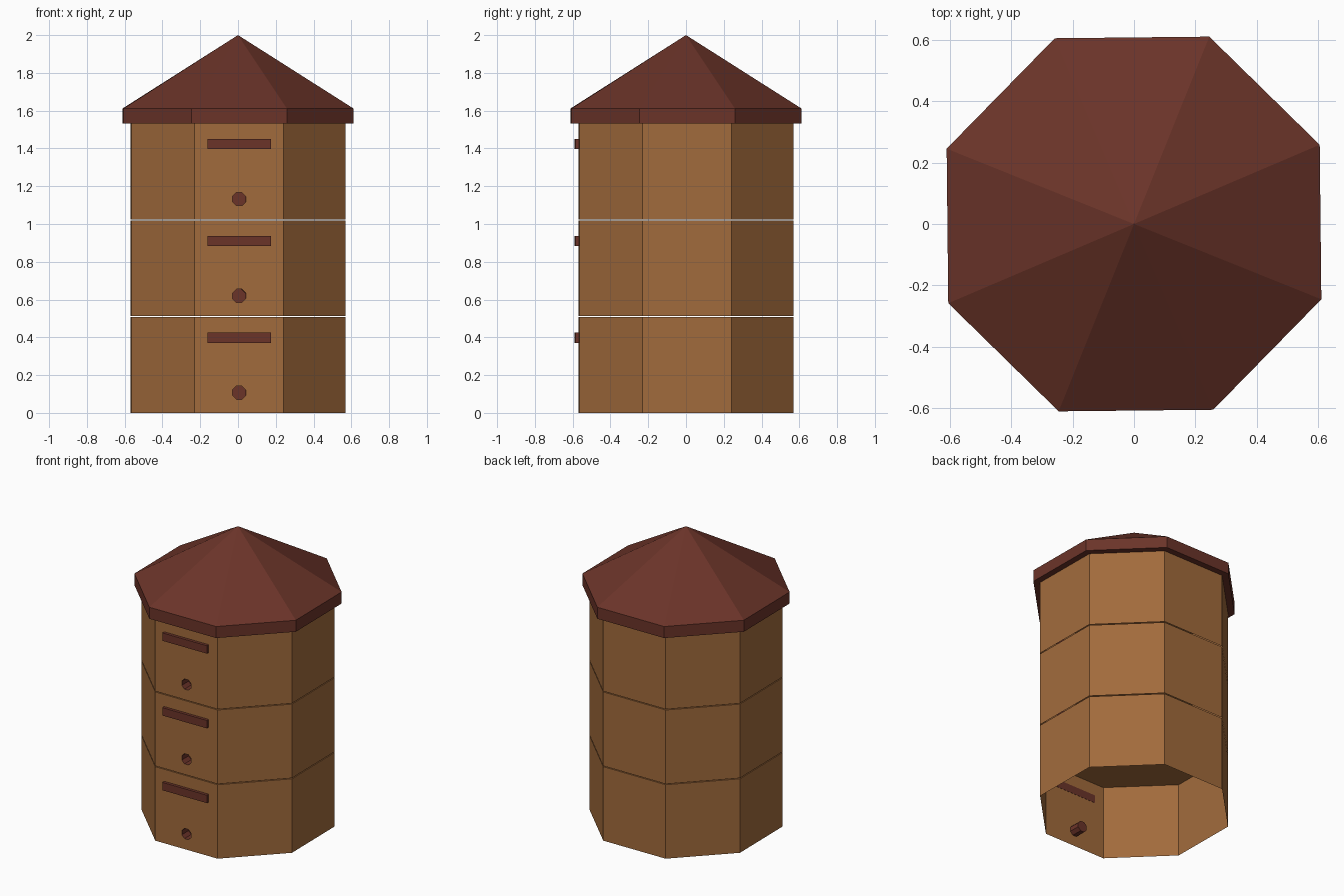
import bpy, bmesh, math
from mathutils import Vector

if "Cube" in bpy.data.objects:
    bpy.data.objects.remove(bpy.data.objects["Cube"])

TURN = math.radians(0.6)      # whole hive is turned very slightly
BODY_R, ROOF_R = 0.614, 0.658
PITCH, BOX_H = 0.5125, 0.507
WALL_Y = -BODY_R * math.cos(math.pi / 8)


def material(name, rgb):
    m = bpy.data.materials.new(name)
    m.diffuse_color = (*rgb, 1)
    m.use_nodes = True
    m.node_tree.nodes["Principled BSDF"].inputs["Base Color"].default_value = m.diffuse_color
    return m


WOOD = material("warm wood", (0.361, 0.147, 0.045))
RED = material("red brown", (0.147, 0.034, 0.022))


def finish(name, bm, mats):
    me = bpy.data.meshes.new(name)
    bm.to_mesh(me)
    bm.free()
    for m in mats:
        me.materials.append(m)
    ob = bpy.data.objects.new(name, me)
    ob.rotation_euler.z = TURN
    bpy.context.collection.objects.link(ob)


def ring(bm, r, z):
    return [bm.verts.new((r * math.cos(a), r * math.sin(a), z))
            for a in (math.pi / 8 + i * math.pi / 4 for i in range(8))]


def hole_ring(bm, y, z, r=0.038):
    return [bm.verts.new((r * math.cos(a), y, z + r * math.sin(a)))
            for a in (math.pi / 8 + i * math.pi / 4 for i in range(8))]


# stacked hive boxes, open below, each with an entrance pocket in the front
def hive_box(name, z0):
    bm = bmesh.new()
    lo, hi = ring(bm, BODY_R, z0), ring(bm, BODY_R, z0 + BOX_H)
    for i in range(8):
        j = (i + 1) % 8
        if i != 5:                                   # side 5 faces the front
            bm.faces.new((lo[i], lo[j], hi[j], hi[i]))
    bm.faces.new(hi)
    outer = hole_ring(bm, WALL_Y, z0 + 0.107)
    inner = hole_ring(bm, WALL_Y + 0.075, z0 + 0.107)
    edges = []
    for loop in ([lo[5], lo[6], hi[6], hi[5]], outer):
        for k, v in enumerate(loop):
            w = loop[(k + 1) % len(loop)]
            edges.append(bm.edges.get((v, w)) or bm.edges.new((v, w)))
    bmesh.ops.triangle_fill(bm, edges=edges, use_beauty=True, normal=Vector((0, -1, 0)))
    pocket = [bm.faces.new(inner)]
    for i in range(8):
        j = (i + 1) % 8
        pocket.append(bm.faces.new((outer[i], outer[j], inner[j], inner[i])))
    for f in pocket:
        f.material_index = 1
    bmesh.ops.recalc_face_normals(bm, faces=bm.faces)
    finish(name, bm, [WOOD, RED])


# handle bar on the front wall
def handle(name, z):
    bm = bmesh.new()
    bmesh.ops.create_cube(bm, size=1)
    for v in bm.verts:
        v.co = Vector((v.co.x * 0.336, WALL_Y - 0.0095 + v.co.y * 0.021, z + v.co.z * 0.054))
    finish(name, bm, [RED])


for n, label in enumerate(("lower", "middle", "upper")):
    hive_box(label + "_box", n * PITCH)
    handle(label + "_handle", n * PITCH + 0.398)

# pointed roof with a vertical rim
bm = bmesh.new()
lo, hi = ring(bm, ROOF_R, 1.533), ring(bm, ROOF_R, 1.612)
tip = bm.verts.new((0, 0, 2.0))
for i in range(8):
    j = (i + 1) % 8
    bm.faces.new((lo[i], lo[j], hi[j], hi[i]))
    bm.faces.new((hi[i], hi[j], tip))
bm.faces.new(lo[::-1])
finish("roof", bm, [RED])
